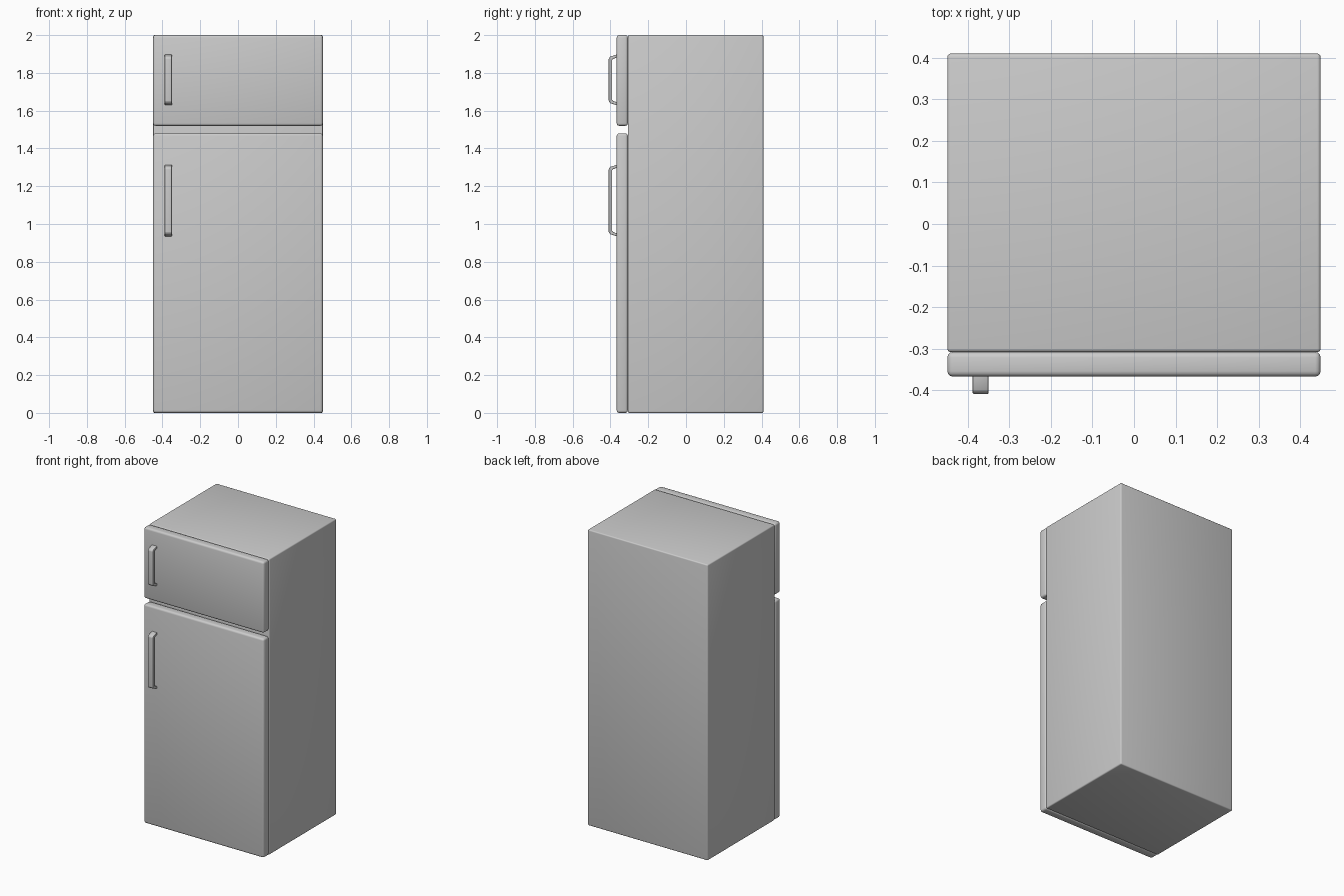
import bpy, bmesh

if "Cube" in bpy.data.objects:
    bpy.data.objects.remove(bpy.data.objects["Cube"])


def finish(name, bm, radius, segments=3):
    """Turn a bmesh into a smooth-shaded object with rounded edges."""
    bmesh.ops.recalc_face_normals(bm, faces=bm.faces)
    bmesh.ops.bevel(bm, geom=bm.edges[:], offset=radius, segments=segments,
                    profile=0.5, affect='EDGES', clamp_overlap=True)
    mesh = bpy.data.meshes.new(name)
    bm.to_mesh(mesh)
    bm.free()
    ob = bpy.data.objects.new(name, mesh)
    bpy.context.collection.objects.link(ob)
    bpy.ops.object.select_all(action='DESELECT')
    ob.select_set(True)
    bpy.context.view_layer.objects.active = ob
    bpy.ops.object.shade_smooth_by_angle()
    return ob


def rounded_box(name, x, y, z, radius):
    bm = bmesh.new()
    bmesh.ops.create_cube(bm, size=1)
    for v in bm.verts:
        v.co = [lo + (c + 0.5) * (hi - lo) for c, (lo, hi) in zip(v.co, (x, y, z))]
    return finish(name, bm, radius)


def handle(name, z0, z1):
    """Bracket profile in the y-z plane, extruded along x."""
    half = [(-0.364, 0.0), (-0.402, 0.012), (-0.409, 0.022)]     # outer, from the end
    inner = [(-0.391, 0.029), (-0.387, 0.024), (-0.364, 0.016)]  # inner, back to the door
    outline = [(y, z0 + d) for y, d in half]
    outline += [(y, z1 - d) for y, d in reversed(half)]
    outline += [(y, z1 - d) for y, d in reversed(inner)]
    outline += [(y, z0 + d) for y, d in inner]
    bm = bmesh.new()
    face = bm.faces.new([bm.verts.new((-0.388, y, z)) for y, z in outline])
    ext = bmesh.ops.extrude_face_region(bm, geom=[face])
    moved = [g for g in ext['geom'] if isinstance(g, bmesh.types.BMVert)]
    bmesh.ops.translate(bm, verts=moved, vec=(0.038, 0, 0))
    return finish(name, bm, 0.003, 2)


# Cabinet
rounded_box("cabinet", (-0.449, 0.449), (-0.308, 0.41), (0, 2), 0.008)

# Doors
rounded_box("freezer_door", (-0.449, 0.449), (-0.367, -0.308), (1.52, 2), 0.013)
rounded_box("fridge_door", (-0.449, 0.449), (-0.367, -0.308), (0, 1.48), 0.013)

# Handles
handle("freezer_handle", 1.628, 1.898)
handle("fridge_handle", 0.934, 1.314)
